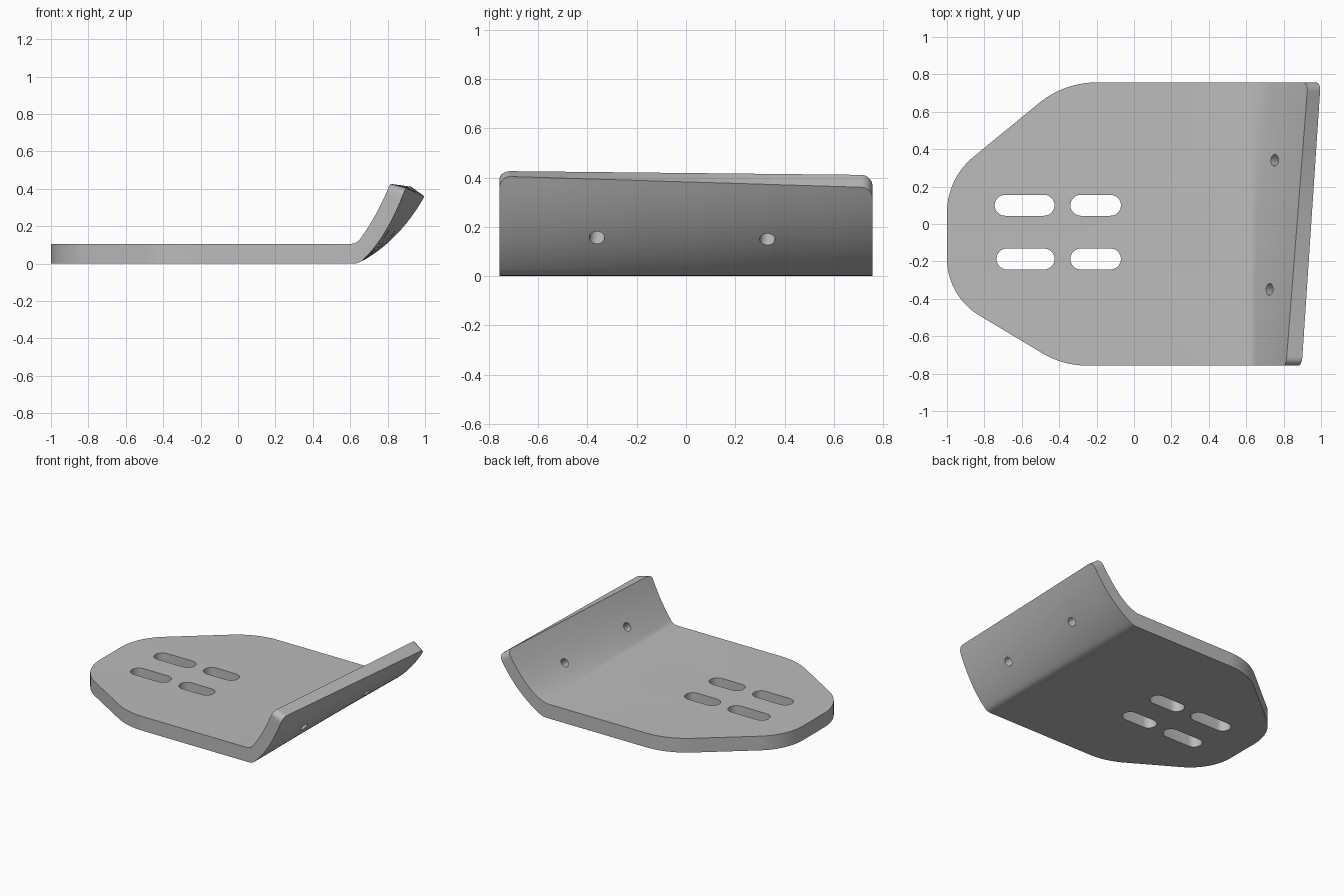
import bpy, bmesh, math
from mathutils import Vector

cube = bpy.data.objects.get("Cube")
if cube:
    bpy.data.objects.remove(cube, do_unlink=True)

HALF = 0.757      # half width of the bracket
THICK = 0.105     # plate thickness
CORNER = 0.045    # rounding of the flange tips

steel = bpy.data.materials.new("plain grey metal")
steel.use_nodes = True
steel.diffuse_color = (0.5, 0.5, 0.5, 1)
steel.node_tree.nodes["Principled BSDF"].inputs["Base Color"].default_value = (0.5, 0.5, 0.5, 1)


def make_object(name, bm):
    bmesh.ops.recalc_face_normals(bm, faces=bm.faces)
    mesh = bpy.data.meshes.new(name)
    bm.to_mesh(mesh)
    bm.free()
    mesh.materials.append(steel)
    obj = bpy.data.objects.new(name, mesh)
    bpy.context.collection.objects.link(obj)
    return obj


def bezier(a, b, c, t, w=1.0):
    k = [(1 - t) ** 2, 2 * w * t * (1 - t), t * t]
    return (a * k[0] + b * k[1] + c * k[2]) / sum(k)


def fillet(prev, corner, nxt, reach, steps=14):
    """Circular arc replacing a corner, tangent at the given reach."""
    d1, d2 = (prev - corner).normalized(), (nxt - corner).normalized()
    w = math.sin(d1.angle(d2) / 2)
    return [bezier(corner + d1 * reach, corner, corner + d2 * reach, i / steps, w)
            for i in range(steps + 1)]


# Tapered end of the plate, listed from the front edge to the back edge
corners = [Vector(p) for p in [(0.5, -HALF), (-0.38, -HALF), (-1, -0.385),
                               (-1, 0.243), (-0.373, HALF), (0.5, HALF)]]
outline = []
for i, reach in enumerate([0.13, 0.2, 0.183, 0.173], 1):
    outline += fillet(corners[i - 1], corners[i], corners[i + 1], reach)


def end_x(y):
    for a, b in zip(outline, outline[1:]):
        if a.y <= y <= b.y and b.y > a.y:
            return a.x + (b.x - a.x) * (y - a.y) / (b.y - a.y)
    return outline[0].x if y < 0 else outline[-1].x


# Curved flange: start, control and tip at the front and at the back
outer_front = [Vector(p) for p in [(0.66, 0.012), (0.80, 0.14), (0.897, 0.406)]]
outer_back = [Vector(p) for p in [(0.66, 0.012), (0.86, 0.12), (0.998, 0.36)]]
inner_front = [Vector(p) for p in [(0.645, 0.122), (0.745, 0.255), (0.813, 0.427)]]
inner_back = [Vector(p) for p in [(0.645, 0.118), (0.77, 0.16), (0.93, 0.411)]]


def section(y):
    """Closed cross-section of plate and flange at one y."""
    v = (y + HALF) / (2 * HALF)
    over = max(0, abs(y) - (HALF - CORNER))
    cut = CORNER - math.sqrt(max(0, CORNER ** 2 - over ** 2))
    tip = 1 - cut / 0.5
    steps = 16
    outer, inner = [[bezier(*[a.lerp(b, v) for a, b in zip(f, g)], tip * i / steps)
                     for i in range(steps + 1)]
                    for f, g in ((outer_front, outer_back), (inner_front, inner_back))]
    x = end_x(y)
    pts = [(x, 0), (0.615, 0), (0.64, 0.003)] + [tuple(p) for p in outer]
    pts += [tuple(p) for p in reversed(inner)]
    pts += [(0.625, 0.109), (0.60, THICK), (x, THICK)]
    return [(px, y, pz) for px, pz in pts]


# Plate and flange lofted from front to back
ys = {round(p.y, 4) for p in outline}
for i in range(9):
    a = i / 8 * math.pi / 2
    for side in (-1, 1):
        ys.add(round(side * (HALF - CORNER + CORNER * math.sin(a)), 4))
columns = []
for y in sorted(ys):
    if not columns or y - columns[-1] > 0.0003:
        columns.append(y)
columns[-1] = HALF

bm = bmesh.new()
rings = [[bm.verts.new(p) for p in section(y)] for y in columns]
for a, b in zip(rings, rings[1:]):
    n = len(a)
    for i in range(n):
        j = (i + 1) % n
        bm.faces.new((a[i], a[j], b[j], b[i]))
bm.faces.new(rings[0])
bm.faces.new(rings[-1])
bracket = make_object("bent_bracket_plate", bm)


def prism(name, pts, depth):
    bm = bmesh.new()
    face = bm.faces.new([bm.verts.new(p) for p in pts])
    new = bmesh.ops.extrude_face_region(bm, geom=[face])["geom"]
    bmesh.ops.translate(bm, vec=depth, verts=[e for e in new if isinstance(e, bmesh.types.BMVert)])
    return make_object(name, bm)


def slot_cutter(x0, x1, y, r=0.056):
    pts = []
    for cx, start in ((x1 - r, -90), (x0 + r, 90)):
        for i in range(17):
            a = math.radians(start + 180 * i / 16)
            pts.append((cx + r * math.cos(a), y + r * math.sin(a), -0.1))
    return prism("slot_cutter", pts, Vector((0, 0, 0.4)))


def hole_cutter(outside, inside, r=0.031):
    p, q = Vector(outside), Vector(inside)
    axis = (q - p).normalized()
    side = axis.orthogonal().normalized()
    up = axis.cross(side)
    pts = []
    for i in range(28):
        a = math.tau * i / 28
        pts.append(p - axis * 0.08 + side * r * math.cos(a) + up * r * math.sin(a))
    return prism("hole_cutter", pts, axis * 0.25)


# Four adjusting slots and two flange holes
cutters = [slot_cutter(-0.745, -0.425, 0.1), slot_cutter(-0.34, -0.07, 0.1),
           slot_cutter(-0.735, -0.425, -0.187), slot_cutter(-0.34, -0.07, -0.187),
           hole_cutter((0.82, 0.33, 0.15), (0.757, 0.34, 0.205)),
           hole_cutter((0.785, -0.36, 0.165), (0.727, -0.35, 0.215))]
bpy.context.view_layer.objects.active = bracket
for cutter in cutters:
    cutter.hide_render = True
    mod = bracket.modifiers.new("cut", "BOOLEAN")
    mod.operation = "DIFFERENCE"
    mod.solver = "EXACT"
    mod.object = cutter
    bpy.ops.object.modifier_apply(modifier=mod.name)
    bpy.data.objects.remove(cutter, do_unlink=True)

# Smooth bends with crisp edges
bpy.ops.object.select_all(action="DESELECT")
bracket.select_set(True)
bpy.ops.object.shade_smooth_by_angle(angle=math.radians(30))
